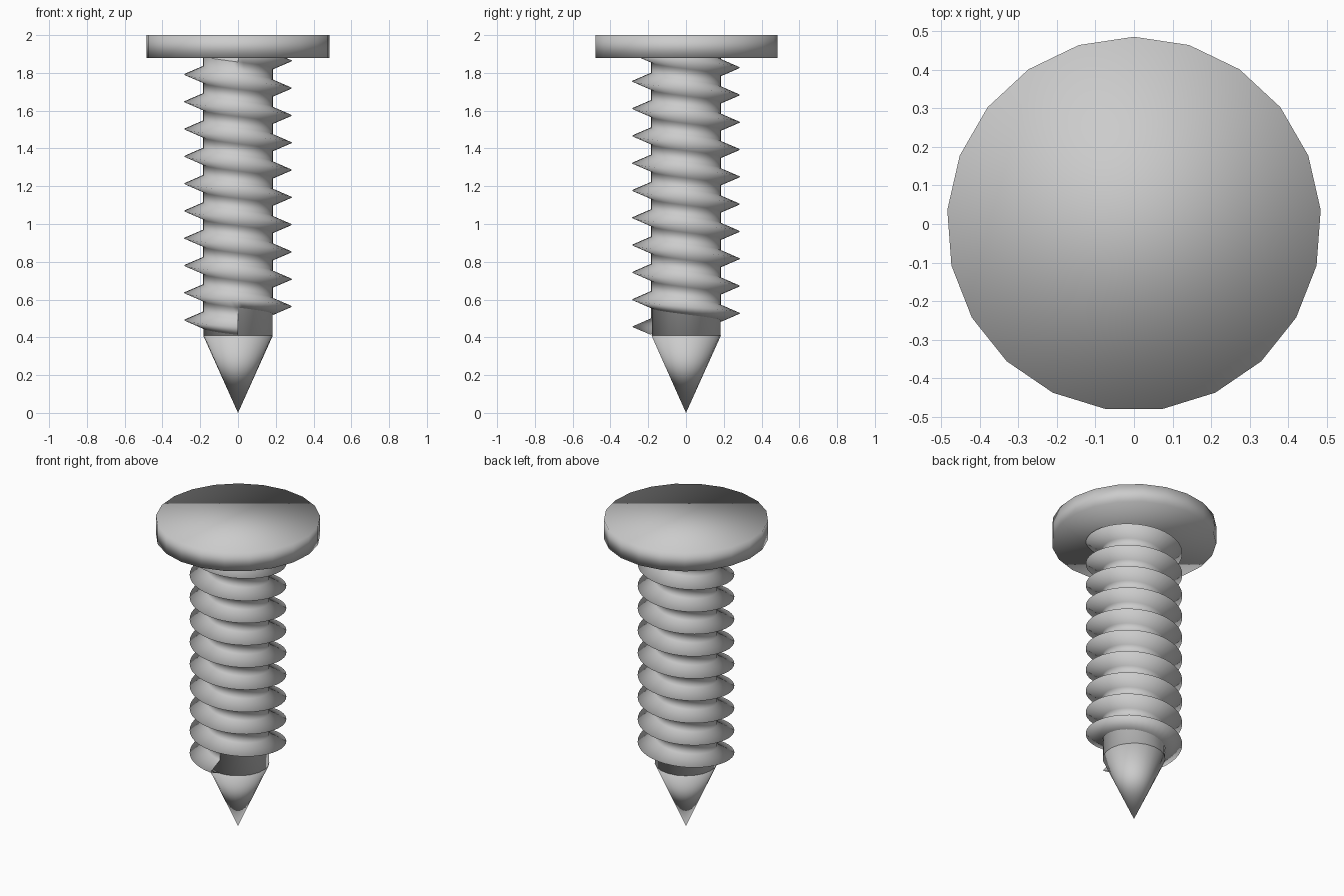
import bpy, bmesh
from math import sin, cos, pi

if "Cube" in bpy.data.objects:
    bpy.data.objects.remove(bpy.data.objects["Cube"])

SIDES = 21
CORE_R = 0.185
PITCH = 0.1445


def finish(name, bm):
    """Turn a bmesh into a smooth shaded object."""
    mesh = bpy.data.meshes.new(name)
    bm.to_mesh(mesh)
    bm.free()
    for p in mesh.polygons:
        p.use_smooth = True
    obj = bpy.data.objects.new(name, mesh)
    bpy.context.collection.objects.link(obj)
    return obj


def ring(bm, r, z):
    """Ring of vertices, the first one pointing to +y."""
    return [bm.verts.new((r * sin(2 * pi * i / SIDES), r * cos(2 * pi * i / SIDES), z))
            for i in range(SIDES)]


def cylinder(name, r, z0, z1):
    bm = bmesh.new()
    low, high = ring(bm, r, z0), ring(bm, r, z1)
    for i in range(SIDES):
        j = (i + 1) % SIDES
        bm.faces.new((low[i], high[i], high[j], low[j]))
    bm.faces.new(low)
    bm.faces.new(high[::-1])
    bmesh.ops.recalc_face_normals(bm, faces=bm.faces)
    return finish(name, bm)


# flat round head and the plain core
cylinder("head", 0.485, 1.88, 2.0)
cylinder("core", CORE_R - 0.002, 0.41, 1.89)

# pointed tip
bm = bmesh.new()
base = ring(bm, CORE_R, 0.41)
apex = bm.verts.new((0, 0, 0))
for i in range(SIDES):
    bm.faces.new((base[i], base[(i + 1) % SIDES], apex))
bm.faces.new(base)
bmesh.ops.recalc_face_normals(bm, faces=bm.faces)
finish("tip", bm)

# thread: one tooth and one flat, wound clockwise upwards from the front
profile = [(CORE_R, 0.413), (0.285, 0.455), (CORE_R, 0.497), (CORE_R, 0.413 + PITCH)]
STEPS, TURNS = 40, 10
bm = bmesh.new()
rows = []
for k in range(STEPS * TURNS + 1):
    a = 2 * pi * k / STEPS
    rise = PITCH * k / STEPS
    rows.append([bm.verts.new((-r * sin(a), -r * cos(a), z + rise)) for r, z in profile])
for a, b in zip(rows, rows[1:]):
    for j in range(len(profile) - 1):
        bm.faces.new((a[j], a[j + 1], b[j + 1], b[j]))
bmesh.ops.remove_doubles(bm, verts=bm.verts, dist=0.0005)
# keep the last turn inside the head
for v in bm.verts:
    v.co.z = min(v.co.z, 1.985)
finish("thread", bm)
